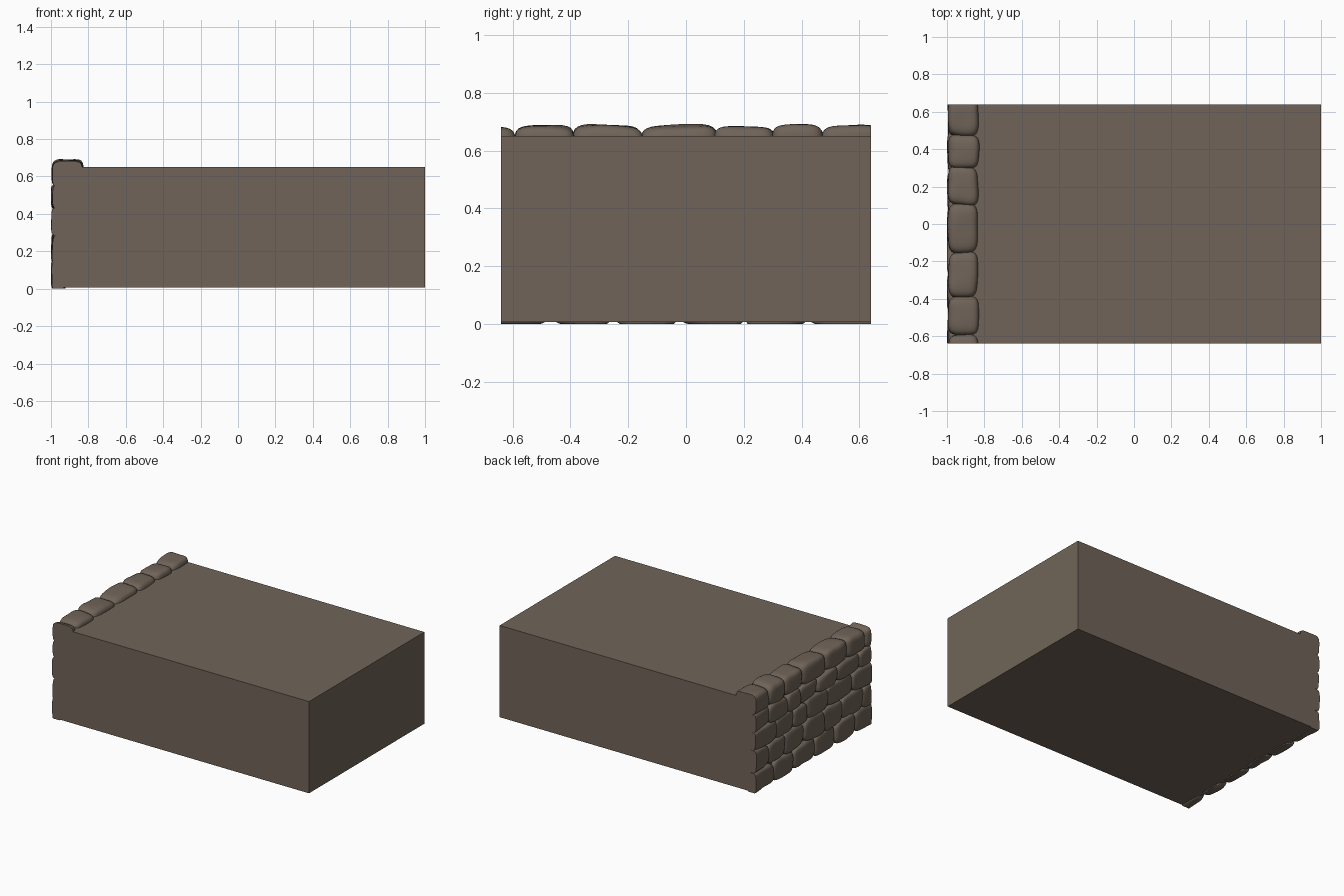
import bpy, bmesh, random
from mathutils import Vector, noise

if "Cube" in bpy.data.objects:
    bpy.data.objects.remove(bpy.data.objects["Cube"])

random.seed(7)

# one weathered brown-grey for everything
mat = bpy.data.materials.new("brown_grey_stone")
mat.diffuse_color = (0.162, 0.127, 0.099, 1)
mat.use_nodes = True
mat.node_tree.nodes["Principled BSDF"].inputs["Base Color"].default_value = mat.diffuse_color

HALF_Y = 0.64


def finish(name, bm, smooth=False):
    bmesh.ops.recalc_face_normals(bm, faces=bm.faces[:])
    me = bpy.data.meshes.new(name)
    bm.to_mesh(me)
    bm.free()
    me.materials.append(mat)
    ob = bpy.data.objects.new(name, me)
    bpy.context.collection.objects.link(ob)
    if smooth:
        bpy.ops.object.select_all(action='DESELECT')
        ob.select_set(True)
        bpy.context.view_layer.objects.active = ob
        bpy.ops.object.shade_smooth_by_angle(angle=0.8)
    return ob


def clip(bm, co, no):
    """Cut away everything on the positive side of a plane and close the cut."""
    geom = bm.verts[:] + bm.edges[:] + bm.faces[:]
    res = bmesh.ops.bisect_plane(bm, geom=geom, plane_co=co, plane_no=no,
                                 clear_outer=True)
    cut = [e for e in res["geom_cut"] if isinstance(e, bmesh.types.BMEdge)]
    if cut:
        bmesh.ops.holes_fill(bm, edges=cut, sides=0)


def stone(name, lo, hi, power=5.0, jitter=0.010):
    """Pillow-like rounded block filling the box lo..hi, slightly irregular."""
    bm = bmesh.new()
    bmesh.ops.create_cube(bm, size=2)
    bmesh.ops.subdivide_edges(bm, edges=bm.edges[:], cuts=9, use_grid_fill=True)
    lo, hi = Vector(lo), Vector(hi)
    mid, half = (lo + hi) / 2, (hi - lo) / 2
    corner = {(i, j, k): Vector((random.uniform(-.4, .4), random.uniform(-1, 1),
                                 random.uniform(-1, 1))) * jitter
              for i in (0, 1) for j in (0, 1) for k in (0, 1)}
    seed = Vector((random.random() * 50, random.random() * 50, 0))
    for v in bm.verts:
        p = v.co.copy()
        p /= sum(abs(c) ** power for c in p) ** (1 / power)   # round the cube
        shift = Vector()
        for (i, j, k), d in corner.items():
            w = 1.0
            for s, c in zip((i, j, k), p):
                w *= (1 + c) / 2 if s else (1 - c) / 2
            shift += d * w
        q = mid + Vector(a * b for a, b in zip(p, half)) + shift
        v.co = q + p * noise.noise(q * 9 + seed) * 0.006
    # flush with the two ends and the ground
    clip(bm, (0, HALF_Y, 0), (0, 1, 0))
    clip(bm, (0, -HALF_Y, 0), (0, -1, 0))
    clip(bm, (0, 0, 0), (0, 0, -1))
    clip(bm, (-1, 0, 0), (-1, 0, 0))
    return finish(name, bm, True)


# plain solid body
bm = bmesh.new()
bmesh.ops.create_cube(bm, size=1)
x0, x1, z0, z1 = -0.955, 1.0, 0.006, 0.65
for v in bm.verts:
    v.co = ((x0 + x1) / 2 + v.co.x * (x1 - x0), v.co.y * 2 * HALF_Y,
            (z0 + z1) / 2 + v.co.z * (z1 - z0))
finish("wall_body", bm)

# cap stones along the top of the left side
caps = [-0.80, -0.59, -0.39, -0.155, 0.105, 0.305, 0.475, 0.67]
for n, (a, b) in enumerate(zip(caps, caps[1:])):
    stone("cap_stone_%d" % n, (-0.993, a - .003, 0.54),
          (-0.83 + random.uniform(-.005, .005), b + .003, 0.688), 4.5, 0.008)

# courses of facing stones: bottom height, top height, joint positions in y
courses = [
    (-0.005, 0.14, [-0.70, -0.47, -0.25, -0.03, 0.20, 0.42, 0.69]),
    (0.14, 0.29, [-0.76, -0.56, -0.33, -0.13, 0.09, 0.31, 0.49, 0.72]),
    (0.29, 0.43, [-0.70, -0.44, -0.18, 0.06, 0.21, 0.40, 0.68]),
    (0.43, 0.55, [-0.74, -0.53, -0.27, -0.05, 0.14, 0.28, 0.48, 0.71]),
]
for r, (zb, zt, joints) in enumerate(courses):
    for n, (a, b) in enumerate(zip(joints, joints[1:])):
        out = -0.994 + random.uniform(-0.005, 0.006)
        stone("facing_stone_%d_%d" % (r, n), (out, a - .004, zb - .004),
              (-0.925, b + .004, zt + .004), 4.0, 0.012)
